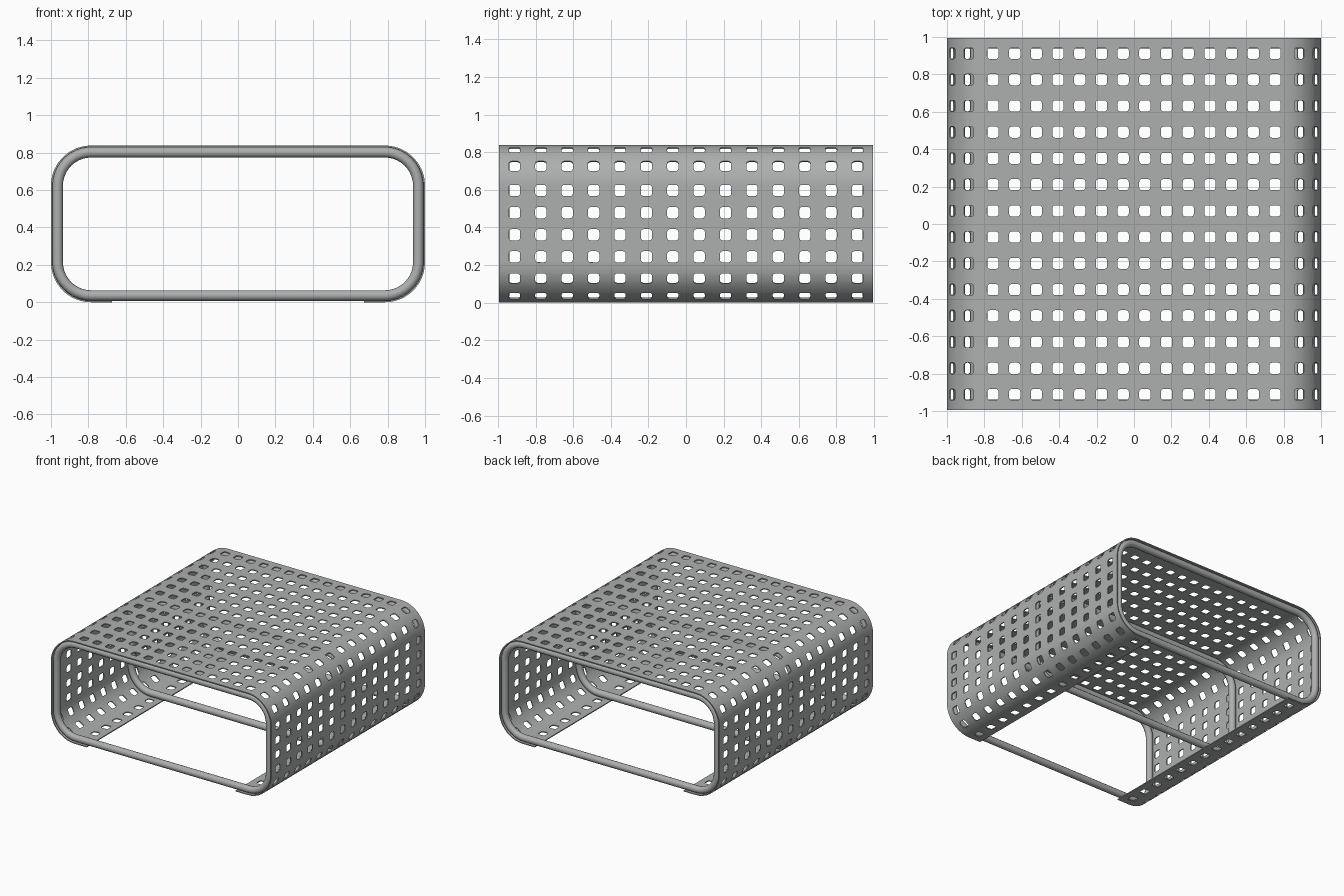
import bpy, bmesh
from math import pi, sin, cos, radians

cube = bpy.data.objects.get("Cube")
if cube:
    bpy.data.objects.remove(cube)

HALF_X, HALF_Y, HEIGHT = 1.0, 0.995, 0.838
R = 0.215            # outer corner radius
SHEET = 0.008        # sheet thickness
TUBE = 0.028         # hoop tube radius
H, HR = 0.03, 0.015  # hole half size and corner radius
FLANGE = 0.11        # length of the folded-under lip

# Material
grey = bpy.data.materials.new("grey metal")
grey.use_nodes = True
grey.diffuse_color = (0.42, 0.43, 0.43, 1)
grey.node_tree.nodes["Principled BSDF"].inputs["Base Color"].default_value = grey.diffuse_color

# Unrolled lengths, measured from the middle of the top
TOP = HALF_X - R
ARC = R * pi / 2
SIDE = TOP + ARC
LOW = SIDE + HEIGHT - 2 * R
UNDER = LOW + ARC
END = UNDER + FLANGE


def wrap(s, y):
    """Roll the flat sheet position (s, y) round the rounded box."""
    side, s = (1 if s >= 0 else -1), abs(s)
    if s <= TOP:
        x, z = s, HEIGHT
    elif s <= SIDE:
        a = (s - TOP) / R
        x, z = TOP + R * sin(a), HEIGHT - R + R * cos(a)
    elif s <= LOW:
        x, z = HALF_X, HEIGHT - R - (s - SIDE)
    elif s <= UNDER:
        a = (s - LOW) / R
        x, z = TOP + R * cos(a), R - R * sin(a)
    else:
        x, z = TOP - (s - UNDER), 0
    return side * x, y, z


def finish(obj):
    bpy.ops.object.select_all(action='DESELECT')
    obj.select_set(True)
    bpy.context.view_layer.objects.active = obj


# Hole centres along the wrap and along the depth
half = [0.058 + 0.116 * i for i in range(7)]
half += [TOP + R * radians(a) for a in (27.5, 61)]
half += [SIDE + HEIGHT - R - z for z in (0.597, 0.479, 0.361, 0.244)]
half += [LOW + R * radians(a) for a in (24, 57)]
half.append(UNDER + 0.031)
hole_s = [-s for s in half] + half
hole_y = [-0.912 + 1.824 * j / 13 for j in range(14)]


def breaks(centres, ends, step):
    """Grid lines at the hole edges, with wide gaps split up."""
    raw = sorted(ends + [c + d for c in centres for d in (-H, HR - H, H - HR, H)])
    lines = [raw[0]]
    for v in raw[1:]:
        gap = v - lines[-1]
        if gap < 0.0015:
            continue
        n, start = int(gap / step) + 1, lines[-1]
        lines += [start + gap * k / n for k in range(1, n + 1)]
    return lines


def nearest(v, centres):
    c = min(centres, key=lambda q: abs(q - v))
    return c, v - c


# Perforated sheet
bends = [sign * b for b in (TOP, SIDE, LOW, UNDER, END) for sign in (-1, 1)]
S = breaks(hole_s, bends, 0.035)
Y = breaks(hole_y, [-HALF_Y, HALF_Y], 1)
bm = bmesh.new()


def face(points):
    bm.faces.new([bm.verts.new(wrap(*p)) for p in points])


for s0, s1 in zip(S, S[1:]):
    cs, ds = nearest((s0 + s1) / 2, hole_s)
    for y0, y1 in zip(Y, Y[1:]):
        cy, dy = nearest((y0 + y1) / 2, hole_y)
        if abs(ds) > H or abs(dy) > H:
            face([(s0, y0), (s1, y0), (s1, y1), (s0, y1)])
        elif abs(ds) > H - HR and abs(dy) > H - HR:
            # rounded hole corner as a small fan
            sx, sy = (1 if ds > 0 else -1), (1 if dy > 0 else -1)
            arc = [(cs + sx * (H - HR + HR * cos(k * pi / 6)),
                    cy + sy * (H - HR + HR * sin(k * pi / 6))) for k in range(4)]
            corner = (cs + sx * H, cy + sy * H)
            for p, q in zip(arc, arc[1:]):
                face([corner, q, p] if sx * sy > 0 else [corner, p, q])
bmesh.ops.remove_doubles(bm, verts=bm.verts, dist=0.0016)
mesh = bpy.data.meshes.new("perforated_sheet")
bm.to_mesh(mesh)
bm.free()
mesh.materials.append(grey)
sheet = bpy.data.objects.new("perforated_sheet", mesh)
bpy.context.collection.objects.link(sheet)
finish(sheet)
solid = sheet.modifiers.new("thickness", 'SOLIDIFY')
solid.thickness = SHEET
solid.offset = -1
bpy.ops.object.modifier_apply(modifier=solid.name)
bpy.ops.object.shade_smooth_by_angle(angle=radians(35))


# Tube hoops inside the sheet
def hoop(name, y):
    inset = SHEET + TUBE
    r = R - inset
    path = []
    for quarter in range(4):
        cx = TOP if quarter in (0, 3) else -TOP
        cz = HEIGHT - R if quarter < 2 else R
        for k in range(11):
            a = (quarter + k / 10) * pi / 2
            path.append((cx + r * cos(a), y, cz + r * sin(a), 1))
    curve = bpy.data.curves.new(name, 'CURVE')
    curve.dimensions = '3D'
    curve.bevel_depth = TUBE
    curve.bevel_resolution = 4
    spline = curve.splines.new('POLY')
    spline.points.add(len(path) - 1)
    for point, co in zip(spline.points, path):
        point.co = co
    spline.use_cyclic_u = True
    curve.materials.append(grey)
    obj = bpy.data.objects.new(name, curve)
    bpy.context.collection.objects.link(obj)
    finish(obj)
    bpy.ops.object.convert(target='MESH')
    bpy.ops.object.shade_smooth_by_angle(angle=radians(40))


hoop("front_hoop", -HALF_Y + TUBE)
hoop("middle_hoop", 0)
hoop("back_hoop", HALF_Y - TUBE)
